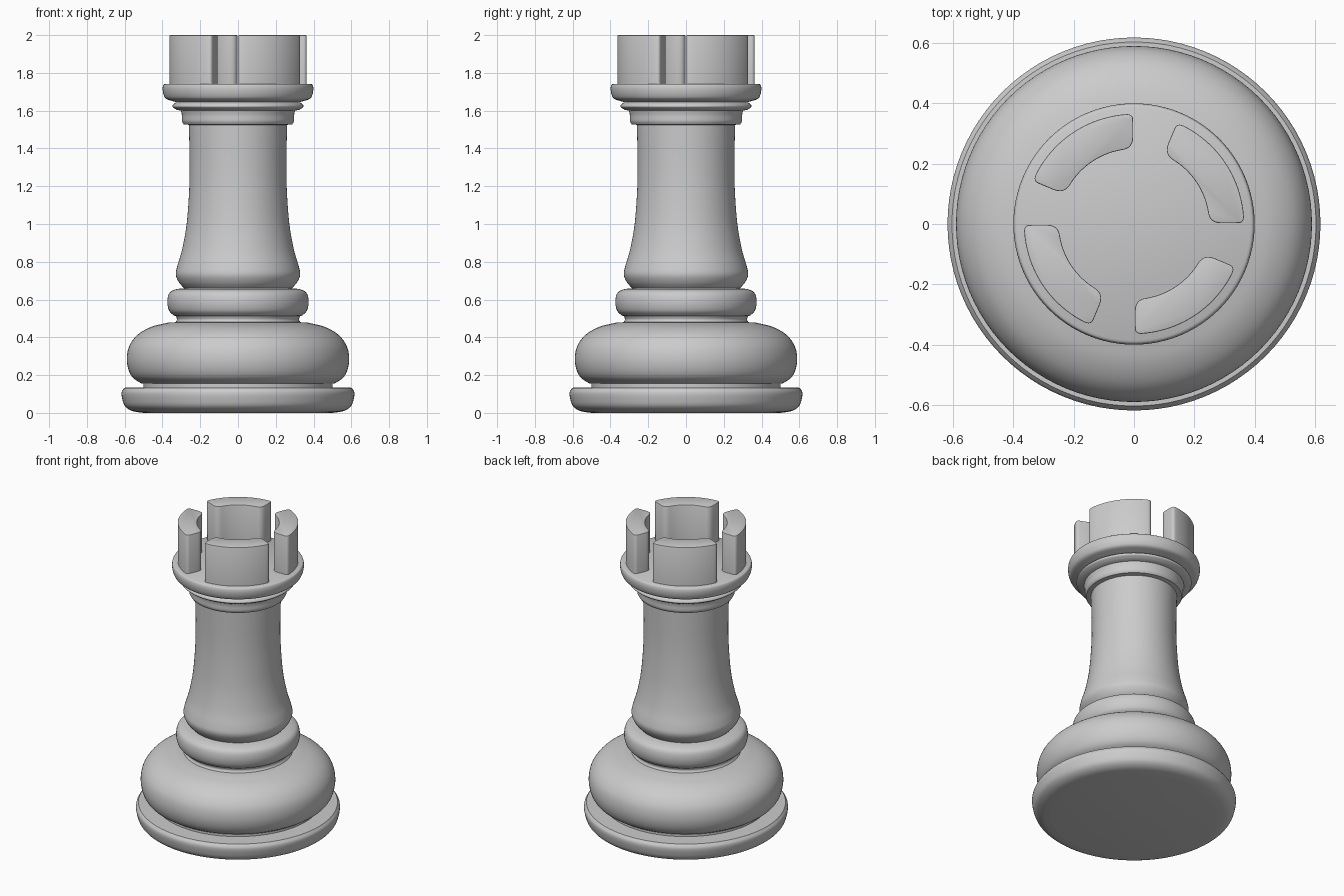
import bpy, bmesh
from math import sin, cos, pi, radians
from mathutils import Vector

if "Cube" in bpy.data.objects:
    bpy.data.objects.remove(bpy.data.objects["Cube"])


def smooth_curve(pts, steps=5):
    """Catmull-Rom curve through the points."""
    p = [Vector(q) for q in pts]
    p = [p[0] * 2 - p[1]] + p + [p[-1] * 2 - p[-2]]
    out = []
    for a, b, c, d in zip(p, p[1:], p[2:], p[3:]):
        for i in range(steps):
            t = i / steps
            out.append(0.5 * (2 * b + (c - a) * t + (2 * a - 5 * b + 4 * c - d) * t * t
                              + (3 * b - a - 3 * c + d) * t ** 3))
    return out + [p[-2]]


def finish(name, bm, angle):
    bmesh.ops.recalc_face_normals(bm, faces=bm.faces)
    me = bpy.data.meshes.new(name)
    bm.to_mesh(me)
    bm.free()
    ob = bpy.data.objects.new(name, me)
    bpy.context.collection.objects.link(ob)
    bpy.ops.object.select_all(action='DESELECT')
    ob.select_set(True)
    bpy.context.view_layer.objects.active = ob
    bpy.ops.object.shade_smooth_by_angle(angle=radians(angle))
    return ob


def lathe(name, curves, sides=96):
    """Turn a chain of smooth (radius, height) curves; joins between them stay sharp."""
    prof = [Vector((0, curves[0][0][1]))]
    for c in curves:
        prof += smooth_curve(c) if len(c) > 2 else [Vector(q) for q in c]
    prof.append(Vector((0, curves[-1][-1][1])))
    bm = bmesh.new()
    vs = [bm.verts.new((q.x, 0, q.y)) for q in prof]
    es = [bm.edges.new(e) for e in zip(vs, vs[1:])]
    bmesh.ops.spin(bm, geom=vs + es, axis=(0, 0, 1), cent=(0, 0, 0),
                   angle=2 * pi, steps=sides, use_duplicate=False)
    bmesh.ops.remove_doubles(bm, verts=bm.verts, dist=0.0005)
    return finish(name, bm, 38)


# Turned body: foot, groove, bulb, collar, shaft, neck mouldings, platform
lathe("turned_body", [
    [(0.50, 0.0), (0.56, 0.01), (0.598, 0.035), (0.613, 0.075), (0.616, 0.11), (0.602, 0.133)],
    [(0.50, 0.135), (0.50, 0.155)],
    [(0.515, 0.157), (0.56, 0.19), (0.583, 0.24), (0.588, 0.30), (0.573, 0.36),
     (0.53, 0.415), (0.46, 0.455), (0.37, 0.478)],
    [(0.33, 0.48), (0.323, 0.495), (0.33, 0.513)],
    [(0.34, 0.515), (0.364, 0.54), (0.374, 0.58), (0.37, 0.62), (0.355, 0.643), (0.325, 0.656)],
    [(0.285, 0.66), (0.312, 0.69), (0.329, 0.73), (0.322, 0.775), (0.296, 0.865),
     (0.272, 1.0), (0.259, 1.17), (0.256, 1.32), (0.26, 1.525)],
    [(0.288, 1.528), (0.296, 1.545), (0.297, 1.575), (0.302, 1.6)],
    [(0.325, 1.605), (0.347, 1.62), (0.342, 1.634), (0.325, 1.645)],
    [(0.345, 1.65), (0.38, 1.662), (0.394, 1.685), (0.399, 1.715), (0.395, 1.736), (0.386, 1.742)],
])

# Battlements: four curved blocks with rounded inner corners
R_OUT, R_IN, SPAN, Z0, Z1 = 0.364, 0.248, 67, 1.73, 2.0


def polar(r, deg):
    return Vector((r * cos(radians(deg)), r * sin(radians(deg))))


def fillet(a, corner, b, n=6):
    """Round a corner with a quadratic curve."""
    return [a * (1 - i / n) ** 2 + corner * 2 * (i / n) * (1 - i / n) + b * (i / n) ** 2
            for i in range(n + 1)]


outline = fillet(polar(0.345, 0.5), polar(R_OUT, 0.5), polar(R_OUT, 4))
outline += [polar(R_OUT, 4 + (SPAN - 8) * i / 20) for i in range(1, 20)]
outline += fillet(polar(R_OUT, SPAN - 4), polar(R_OUT, SPAN), polar(0.345, SPAN))
outline += fillet(polar(0.29, SPAN), polar(R_IN, SPAN), polar(R_IN, SPAN - 10))
outline += [polar(R_IN, SPAN - 10 - (SPAN - 20) * i / 14) for i in range(1, 14)]
outline += fillet(polar(R_IN, 10), polar(R_IN, 0.5), polar(0.29, 0.5))

for k in range(4):
    bm = bmesh.new()
    face = bm.faces.new([bm.verts.new((p.x, p.y, Z0)) for p in outline])
    top = bmesh.ops.extrude_face_region(bm, geom=[face])["geom"]
    verts = [g for g in top if isinstance(g, bmesh.types.BMVert)]
    bmesh.ops.translate(bm, verts=verts, vec=(0, 0, Z1 - Z0))
    rim = [e for e in bm.edges if all(v.co.z > Z1 - 0.01 for v in e.verts)]
    bmesh.ops.bevel(bm, geom=rim, offset=0.004, segments=2, profile=0.5, affect='EDGES')
    ob = finish(f"battlement_{k + 1}", bm, 40)
    ob.rotation_euler.z = k * pi / 2
